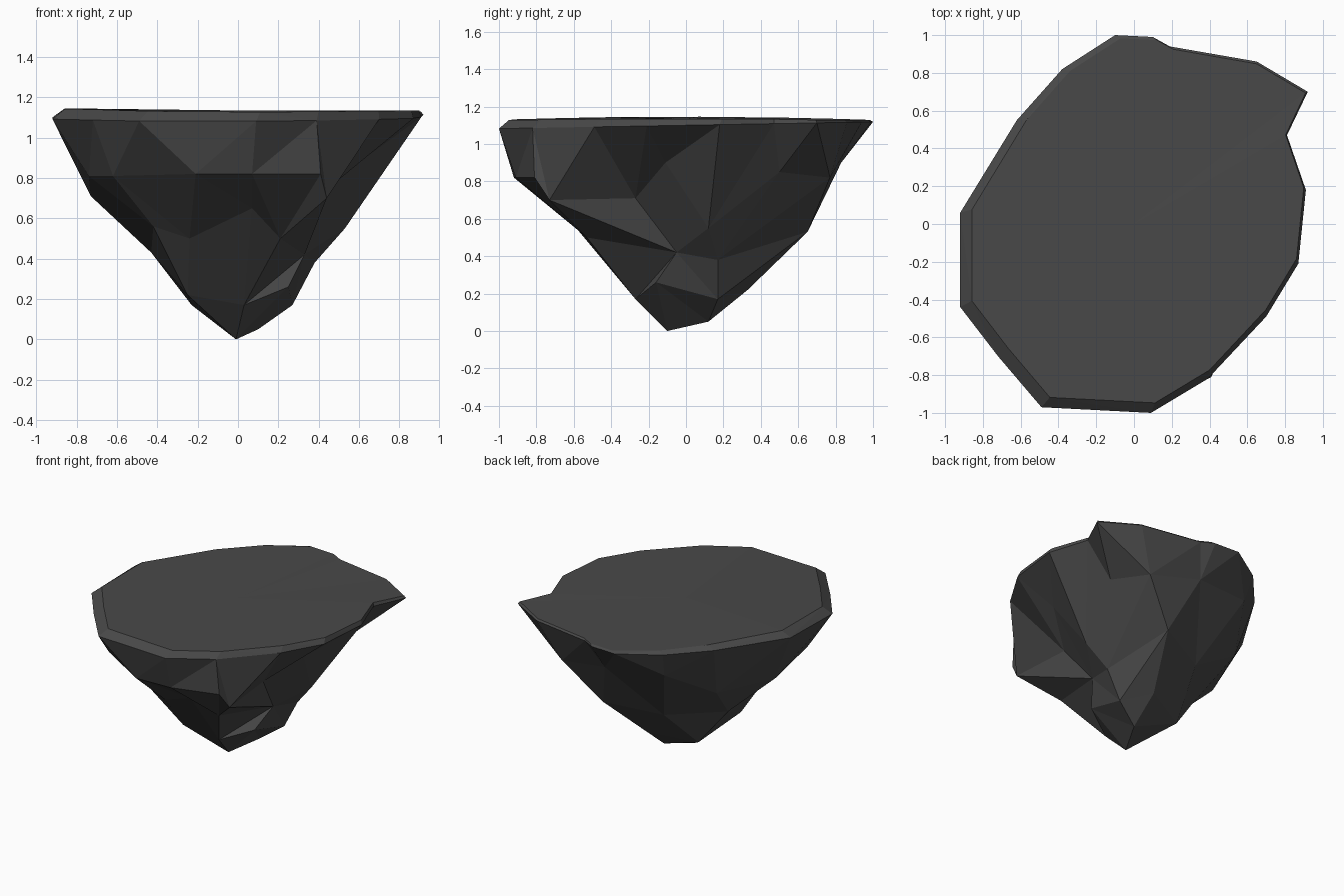
import bpy, bmesh, math

cube = bpy.data.objects.get("Cube")
if cube:
    bpy.data.objects.remove(cube, do_unlink=True)

stone = bpy.data.materials.new("dark_grey_stone")
stone.use_nodes = True
colour = (0.066, 0.066, 0.066, 1)
stone.diffuse_color = colour
shader = stone.node_tree.nodes["Principled BSDF"]
shader.inputs["Base Color"].default_value = colour
shader.inputs["Roughness"].default_value = 0.9

# Plan of the broad rim, counter-clockwise from the front left
RIM = [(-.49, -.97), (.09, -1), (.39, -.82), (.70, -.49), (.87, -.21), (.91, .18),
       (.81, .47), (.92, .70), (.65, .86), (.19, .94), (.1, .99), (-.10, 1),
       (-.38, .82), (-.62, .55), (-.92, .06), (-.92, -.44), (-.72, -.70)]
# Craggy shoulder, waist, foot and the bottom edge
SHOULDER = [(-.62, -.66, .81), (-.21, -.92, .82), (.07, -.91, .82), (.41, -.81, .82),
            (.44, -.73, .7), (.4, -.27, .71), (.63, -.11, .9), (.53, .12, .55),
            (.63, .5, .85), (.5, .77, .82), (.1, .83, .9), (-.35, .76, .93),
            (-.55, .42, .72), (-.73, -.03, .71), (-.74, -.4, .81)]
WAIST = [(-.42, -.5, .56), (-.24, -.53, .5), (.07, -.67, .65), (.21, -.53, .5),
         (.33, -.05, .42), (.38, .17, .38), (.24, .65, .53), (-.15, .48, .47),
         (-.43, .11, .43)]
FOOT = [(-.25, -.3, .22), (.03, -.27, .17), (.25, -.16, .26), (.27, .17, .17),
        (.1, .33, .22), (-.23, .18, .17)]
TIP = [(-.01, -.1, 0), (.1, .12, .05)]

bm = bmesh.new()


def ring(points):
    return [bm.verts.new(p) for p in points]


def turns(loop):
    """Angle of each corner round the loop, measured from the front left."""
    cx = cy = 0
    if len(loop) == 2:
        cx = sum(v.co.x for v in loop) / 2
        cy = sum(v.co.y for v in loop) / 2
    start = -math.radians(134.5)
    return [(math.atan2(v.co.y - cy, v.co.x - cx) - start) % math.tau for v in loop]


def stitch(a, b):
    """Join two loops of different counts with a band of triangles."""
    ta, tb = turns(a), turns(b)
    ta.append(ta[0] + math.tau)
    tb.append(tb[0] + math.tau)
    i = j = 0
    while i < len(a) or j < len(b):
        p, q = a[i % len(a)], b[j % len(b)]
        step_a = j == len(b) or (i < len(a) and ta[i] + ta[i + 1] <= tb[j] + tb[j + 1])
        if step_a:
            i += 1
            bm.faces.new((p, a[i % len(a)], q))
        else:
            j += 1
            bm.faces.new((p, b[j % len(b)], q))


def flip(p, q):
    """Turn the crease between two corners to the other diagonal."""
    edge = bm.edges.get((p, q))
    if edge:
        bmesh.utils.edge_rotate(edge, False)


# Rim dips slightly towards the front; the plateau sits just inside it
rim = ring([(x, y, 1.1 + .018 * y) for x, y in RIM])
plateau = ring([(x * .96 + .025, y * .965 + .018, 1.14 - .006 * x - .012 * y * y)
                for x, y in RIM])
centre = bm.verts.new((0, 0, 1.135))
for k in range(len(rim)):
    n = (k + 1) % len(rim)
    bm.faces.new((rim[k], rim[n], plateau[n], plateau[k]))
    bm.faces.new((plateau[k], plateau[n], centre))

# Tapering underside
shoulder, waist, foot, tip = [ring(p) for p in (SHOULDER, WAIST, FOOT, TIP)]
bands = [rim, shoulder, waist, foot, tip]
for upper, lower in zip(bands, bands[1:]):
    stitch(upper, lower)

# Creases of the hollow on the left side and of the back corner
flip(shoulder[5], waist[3])
flip(rim[3], shoulder[6])
flip(rim[8], shoulder[8])
flip(shoulder[8], waist[6])
flip(waist[3], foot[2])

bmesh.ops.triangulate(bm, faces=[f for f in bm.faces if len(f.verts) > 3])
bmesh.ops.recalc_face_normals(bm, faces=bm.faces)
mesh = bpy.data.meshes.new("island_rock")
bm.to_mesh(mesh)
bm.free()
mesh.materials.append(stone)
rock = bpy.data.objects.new("island_rock", mesh)
bpy.context.collection.objects.link(rock)
